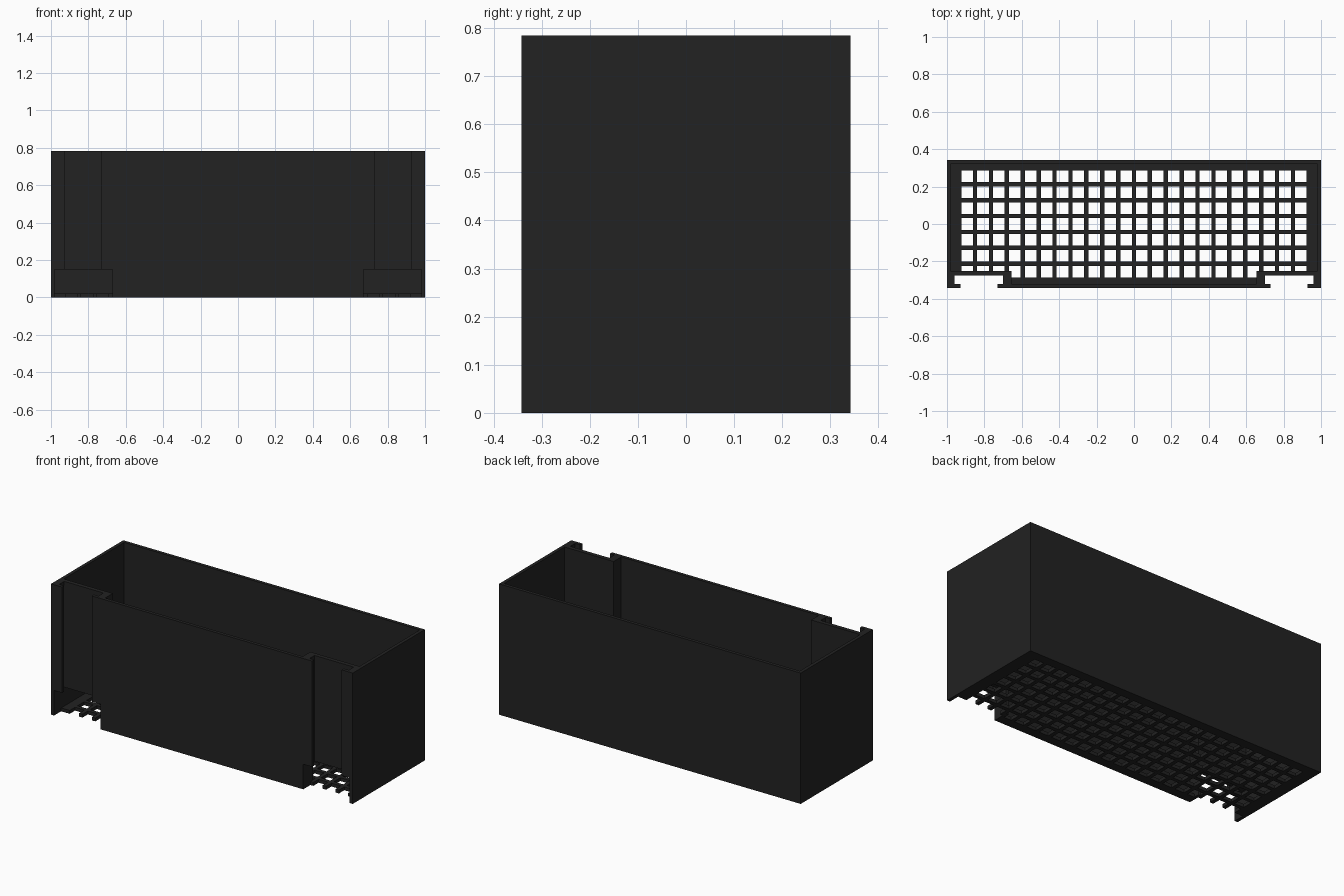
import bpy
import bmesh

cube = bpy.data.objects.get("Cube")
if cube:
    bpy.data.objects.remove(cube, do_unlink=True)

# Overall sizes
W, D, H = 1.0, 0.342, 0.784
T = 0.02            # wall and floor thickness
IX, IY = W - T, D - T
CUT_TOP = 0.15      # height of the openings below the slots
CUT_X = 0.672       # inner side of each opening
SLOT_Y = -0.275     # rear of each slot
POCKET_X, POCKET_Y = 0.655, -0.25

black = bpy.data.materials.new("matte black plastic")
black.use_nodes = True
color = (0.016, 0.016, 0.016, 1)
black.diffuse_color = color
black.node_tree.nodes["Principled BSDF"].inputs["Base Color"].default_value = color


def add_object(name, bm):
    bmesh.ops.recalc_face_normals(bm, faces=bm.faces)
    mesh = bpy.data.meshes.new(name)
    bm.to_mesh(mesh)
    bm.free()
    mesh.materials.append(black)
    obj = bpy.data.objects.new(name, mesh)
    bpy.context.collection.objects.link(obj)
    return obj


def half_wall(name, outline, z0, z1):
    """Extrude the plan of the +x half and mirror it across the middle."""
    bm = bmesh.new()
    face = bm.faces.new([bm.verts.new((x, y, z0)) for x, y in outline])
    ext = bmesh.ops.extrude_face_region(bm, geom=[face], use_keep_orig=True)
    for v in ext["geom"]:
        if isinstance(v, bmesh.types.BMVert):
            v.co.z = z1
    bmesh.ops.recalc_face_normals(bm, faces=bm.faces)
    seam = [f for f in bm.faces if all(abs(v.co.x) < 1e-6 for v in f.verts)]
    bmesh.ops.delete(bm, geom=seam, context="FACES")
    obj = add_object(name, bm)
    mod = obj.modifiers.new("Mirror", "MIRROR")
    mod.use_clip = True
    return obj


# Upper walls with a T-shaped vertical slot at each front end
half_wall("upper_walls", [
    (0, D), (W, D), (W, -D), (0.927, -D), (0.927, -IY), (0.96, -IY),
    (0.96, SLOT_Y), (0.70, SLOT_Y), (0.70, -IY), (0.73, -IY), (0.73, -D),
    (0, -D), (0, -IY), (POCKET_X, -IY), (POCKET_X, POCKET_Y),
    (IX, POCKET_Y), (IX, IY), (0, IY)], CUT_TOP, H)

# Lower walls, open below the slots
half_wall("lower_back_and_sides", [
    (0, D), (W, D), (W, -D), (IX, -D), (IX, IY), (0, IY)], 0, CUT_TOP)
half_wall("lower_front", [
    (0, -D), (CUT_X, -D), (CUT_X, POCKET_Y), (POCKET_X, POCKET_Y),
    (POCKET_X, -IY), (0, -IY)], 0, CUT_TOP)

# Floor grating: a sheet of cells with square holes and front corner notches
PITCH, HOLE, COLS, ROWS = 0.085, 0.062, 22, 7


def spans(count):
    mids = [(i - (count - 1) / 2) * PITCH for i in range(count)]
    return [(m - HOLE / 2, m + HOLE / 2) for m in mids]


def inside(value, ranges):
    return any(a < value < b for a, b in ranges)


col_spans, row_spans = spans(COLS), spans(ROWS)
xs = sorted({-IX, IX, -CUT_X, CUT_X} | {v for s in col_spans for v in s})
ys = sorted({-IY, IY, SLOT_Y} | {v for s in row_spans for v in s})
bm = bmesh.new()
for x0, x1 in zip(xs, xs[1:]):
    for y0, y1 in zip(ys, ys[1:]):
        cx, cy = (x0 + x1) / 2, (y0 + y1) / 2
        hole = inside(cx, col_spans) and inside(cy, row_spans)
        notch = abs(cx) > CUT_X and cy < SLOT_Y
        if not hole and not notch:
            bm.faces.new([bm.verts.new((x, y, T)) for x, y in
                          ((x0, y0), (x1, y0), (x1, y1), (x0, y1))])
bmesh.ops.remove_doubles(bm, verts=bm.verts, dist=1e-5)
for f in bm.faces:
    f.normal_update()
floor = add_object("floor_grating", bm)
# Thicken about the middle plane so the slab fills z = 0 to T
for v in floor.data.vertices:
    v.co.z = T / 2
solid = floor.modifiers.new("Thickness", "SOLIDIFY")
solid.thickness = T
solid.offset = 0
